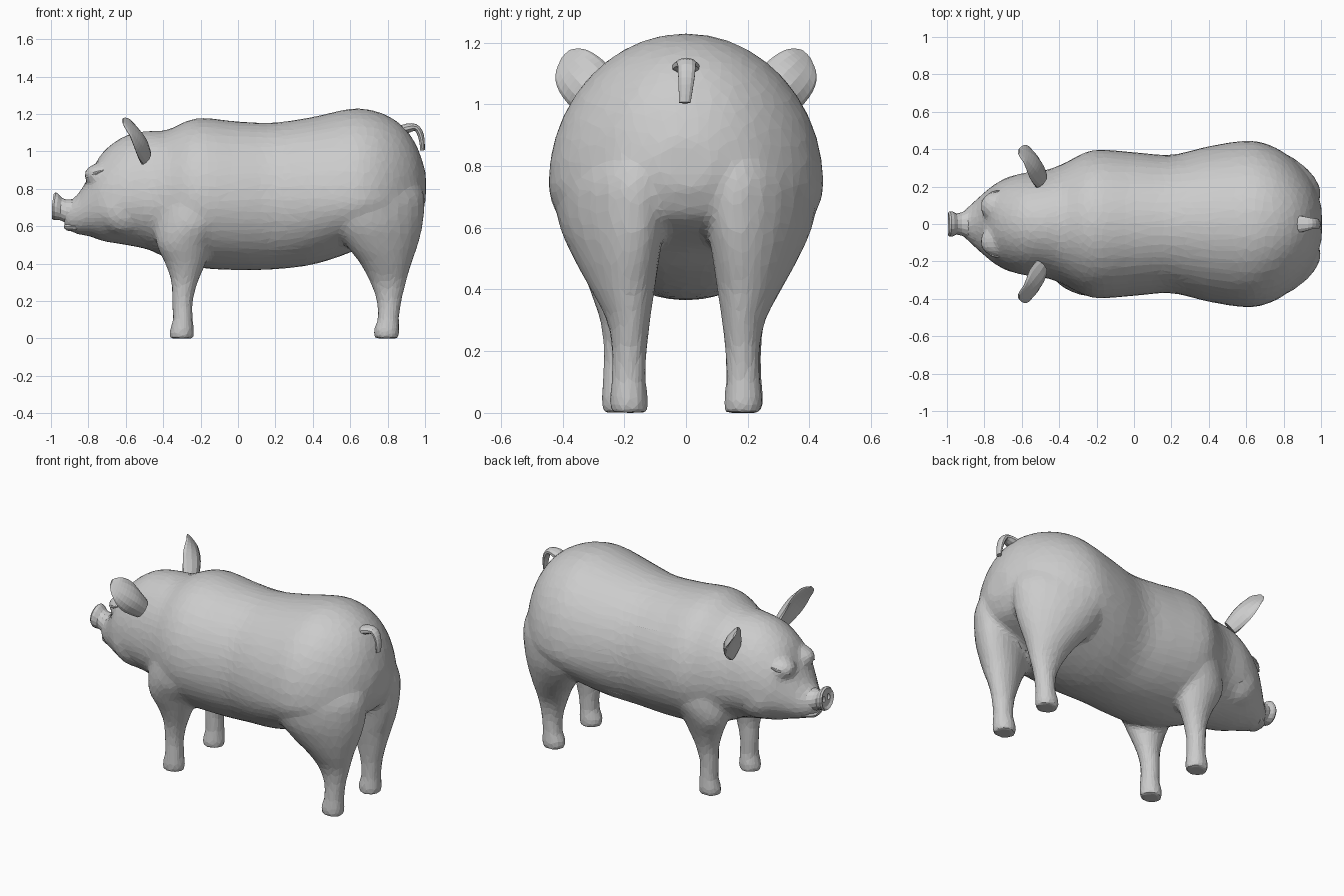
import bpy, bmesh, math
from mathutils import Vector

if "Cube" in bpy.data.objects:
    bpy.data.objects.remove(bpy.data.objects["Cube"])

hide = bpy.data.materials.new("pale grey hide")
hide.diffuse_color = (0.6, 0.6, 0.6, 1)
hide.use_nodes = True
hide.node_tree.nodes["Principled BSDF"].inputs["Base Color"].default_value = hide.diffuse_color


def spline(keys, steps):
    """Catmull-Rom rows between the key rows."""
    out = []
    for i in range(len(keys) - 1):
        a, b, c, d = (keys[min(max(i + k, 0), len(keys) - 1)] for k in (-1, 0, 1, 2))
        for s in range(steps):
            t = s / steps
            out.append([0.5 * (2 * q + (r - p) * t + (2 * p - 5 * q + 4 * r - w) * t * t
                               + (3 * q - p - 3 * r + w) * t ** 3) for p, q, r, w in zip(a, b, c, d)])
    return out + [list(keys[-1])]


def loft(name, rows, ring, sides):
    """Skin a closed tube; ring(row, angle) gives each point."""
    bm = bmesh.new()
    loops = [[bm.verts.new(ring(r, 2 * math.pi * k / sides)) for k in range(sides)] for r in rows]
    for a, b in zip(loops, loops[1:]):
        for k in range(sides):
            j = (k + 1) % sides
            bm.faces.new((a[k], a[j], b[j], b[k]))
    bm.faces.new(loops[0][::-1])
    bm.faces.new(loops[-1])
    bmesh.ops.recalc_face_normals(bm, faces=bm.faces)
    me = bpy.data.meshes.new(name)
    bm.to_mesh(me)
    bm.free()
    me.materials.append(hide)
    ob = bpy.data.objects.new(name, me)
    bpy.context.collection.objects.link(ob)
    return ob


def body_ring(r, t):
    x, top, low, mid, w = r
    s = math.sin(t)
    return (x, w * math.cos(t), mid + s * ((top - mid) if s > 0 else (mid - low)))


# head and torso: x, top, bottom, widest height, half width
body = [(-0.93, .725, .60, .66, .05), (-0.90, .735, .575, .65, .08), (-0.85, .78, .555, .66, .125),
        (-0.79, .88, .545, .69, .178), (-0.72, 1.00, .52, .72, .228), (-0.60, 1.085, .50, .74, .272),
        (-0.48, 1.11, .475, .74, .287), (-0.38, 1.115, .43, .75, .322), (-0.22, 1.178, .38, .75, .395),
        (0.0, 1.16, .365, .74, .384), (0.2, 1.155, .37, .74, .370), (0.4, 1.185, .395, .74, .416),
        (0.6, 1.228, .46, .74, .446), (0.72, 1.22, .53, .74, .425), (0.82, 1.18, .57, .74, .37),
        (0.90, 1.115, .60, .75, .295), (0.96, 1.02, .64, .77, .21), (1.004, .89, .73, .80, .09)]
pig = loft("body", spline(body, 4), body_ring, 40)
parts = [pig]

# legs: z, x range, y range (outer y positive), forward sweep of the outer side
hind = [(.0, .727, .862, .122, .248, 0), (.05, .725, .866, .122, .25, 0), (.10, .745, .862, .128, .243, 0),
        (.20, .74, .875, .126, .24, 0), (.30, .705, .90, .115, .258, .01), (.40, .655, .925, .10, .31, .03),
        (.50, .59, .95, .085, .365, .07), (.62, .54, .965, .07, .415, .11), (.76, .54, .96, .08, .42, .13),
        (.88, .60, .90, .12, .35, .13)]
fore = [(.0, -.368, -.235, .13, .255, 0), (.05, -.365, -.235, .13, .258, 0), (.10, -.35, -.24, .138, .253, 0),
        (.20, -.353, -.24, .138, .25, 0), (.30, -.358, -.213, .135, .262, 0), (.40, -.39, -.173, .12, .295, 0),
        (.50, -.435, -.14, .12, .335, 0), (.62, -.435, -.11, .12, .368, -.04), (.78, -.38, -.10, .15, .36, -.04)]
for side in (1, -1):
    for keys in (hind, fore):
        shift = 0.0 if keys is hind else (0.018 if side < 0 else -0.005)

        def leg_ring(r, t):
            z, x0, x1, y0, y1, sweep = r
            x = (x0 + x1) / 2 + (x1 - x0) / 2 * math.cos(t) - sweep * math.sin(t)
            return (x, side * (shift + (y0 + y1) / 2 + (y1 - y0) / 2 * math.sin(t)), z)
        parts.append(loft("leg", spline(keys, 4), leg_ring, 20))

    # cheek and brow swellings
    for pos, size in (((-.60, .16, .70), (.16, .105, .15)), ((-.725, .095, .875), (.10, .085, .065))):
        rows = [(math.cos(a), math.sin(a)) for a in [math.pi * (k + .02) / 10.04 for k in range(11)]]
        parts.append(loft("cheek", rows, lambda r, t: (
            pos[0] + size[0] * r[0], side * (pos[1] + size[1] * r[1] * math.cos(t)),
            pos[2] + size[2] * r[1] * math.sin(t)), 14))

# fuse trunk and legs into one hide, then reduce to facets
bpy.ops.object.select_all(action='DESELECT')
for p in parts:
    p.select_set(True)
bpy.context.view_layer.objects.active = pig
bpy.ops.object.join()
m = pig.modifiers.new("fuse", 'REMESH')
m.mode, m.voxel_size = 'VOXEL', 0.014
m = pig.modifiers.new("soften", 'SMOOTH')
m.factor, m.iterations = 0.5, 14
m = pig.modifiers.new("facets", 'DECIMATE')
m.ratio = 0.09

# snout: x, half width, half height, centre height; flared disc with a dished face
snout = [(-.83, .12, .09, .665), (-.88, .085, .075, .67), (-.92, .062, .063, .68), (-.95, .056, .06, .692),
         (-.97, .066, .07, .703), (-.985, .068, .074, .707), (-.995, .06, .066, .707), (-.985, .045, .05, .707)]
nose = loft("snout", snout, lambda r, t: (
    r[0] + 0.14 * r[2] * max(0, math.sin(t)) * (r[0] < -.93), r[1] * math.cos(t),
    r[3] + r[2] * math.sin(t)), 16)

# nostril cutters
for side in (1, -1):
    cut = loft("nostril_cutter", [(-1.05,), (-.965,)], lambda r, t: (
        r[0], side * .024 + .012 * math.cos(t), .71 + .02 * math.sin(t)), 10)
    cut.hide_render = cut.hide_viewport = True
    m = nose.modifiers.new("nostril", 'BOOLEAN')
    m.operation, m.object = 'DIFFERENCE', cut

# lower lip
loft("lower_lip", [(-.93, .03, .008), (-.915, .055, .022), (-.87, .085, .028), (-.80, .10, .01)],
     lambda r, t: (r[0], r[1] * math.cos(t), .598 + r[2] * math.sin(t)), 14)

# ears: distance along, half width, thickness, sideways offset; cupped leaf leaning forward and out
ear_keys = [(0, .06, .034, .01), (.25, .078, .028, .005), (.5, .090, .02, 0),
            (.75, .080, .014, -.004), (.93, .052, .009, -.012), (1.02, .02, .005, -.022)]
for side, label in ((1, "left_ear"), (-1, "right_ear")):
    base, tip = Vector((-.495, .235, .985)), Vector((-.61, .402, 1.145))
    across = Vector((.12, .62, -.72)).normalized()
    along = (tip - base).normalized()
    across = (across - along * across.dot(along)).normalized()
    normal = along.cross(across)
    if normal.x < 0:
        normal = -normal

    def ear_ring(r, t):
        f, w, th, off = r
        c = math.cos(t)
        bow = .03 * math.sin(math.pi * f) - .035 * c * c * math.sin(math.pi * min(1, f + .15))
        p = base.lerp(tip, f) + across * (w * c + off) + normal * (th * math.sin(t) + bow)
        return (p.x, side * p.y, p.z)
    loft(label, spline(ear_keys, 3), ear_ring, 14)

    # eyelid fold
    lid = [(-.815, .122, .862, .003), (-.79, .142, .872, .009), (-.755, .166, .886, .01), (-.72, .178, .90, .003)]
    loft("eyelid", spline(lid, 2), lambda r, t: (
        r[0], side * (r[1] + r[3] * math.cos(t)), r[2] + r[3] * math.sin(t)), 8)

# tail: x, y, z, radius, direction angle; arched over and hanging down
tail = [(.86, 0, 1.11, .05, 1.0), (.91, 0, 1.125, .042, .4), (.95, .002, 1.128, .031, -.2),
        (.972, .002, 1.10, .029, -1.0), (.983, 0, 1.06, .025, -1.3), (.987, -.004, 1.005, .02, -1.4)]
loft("tail", spline(tail, 2), lambda r, t: (
    r[0] - .6 * r[3] * math.cos(t) * math.sin(r[4]), r[1] + r[3] * math.sin(t),
    r[2] + .6 * r[3] * math.cos(t) * math.cos(r[4])), 10)
